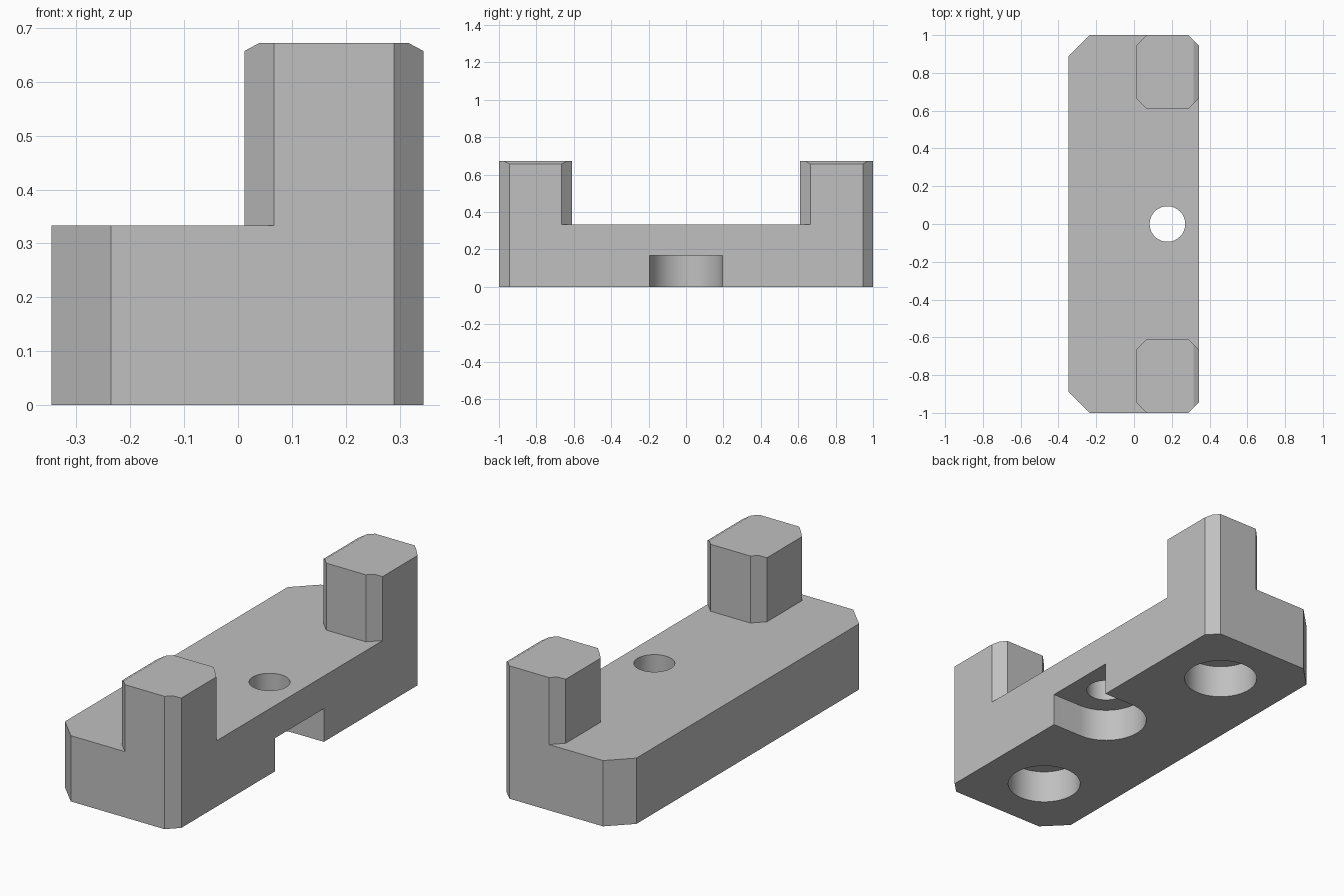
import bpy, bmesh, math
from mathutils import Vector

cube = bpy.data.objects.get("Cube")
if cube:
    bpy.data.objects.remove(cube, do_unlink=True)

XMIN, XMAX = -0.346, 0.344
BASE_H, TOP_H, POCKET_H = 0.333, 0.672, 0.168
POST_X, POST_Y = 0.012, 0.61
BIG, SMALL = 0.11, 0.055

grey = bpy.data.materials.new("plain grey")
grey.use_nodes = True
colour = (0.53, 0.53, 0.53, 1)
grey.diffuse_color = colour
grey.node_tree.nodes["Principled BSDF"].inputs["Base Color"].default_value = colour


def prism(name, outline, low, high, along_y=False):
    """Extrude a 2D outline along z, or an xz outline along y."""
    bm = bmesh.new()
    verts = [bm.verts.new((a, low, b) if along_y else (a, b, low)) for a, b in outline]
    face = bm.faces.new(verts)
    extruded = bmesh.ops.extrude_face_region(bm, geom=[face])["geom"]
    step = Vector((0, high - low, 0) if along_y else (0, 0, high - low))
    bmesh.ops.translate(bm, vec=step, verts=[g for g in extruded if isinstance(g, bmesh.types.BMVert)])
    bmesh.ops.recalc_face_normals(bm, faces=bm.faces)
    mesh = bpy.data.meshes.new(name)
    bm.to_mesh(mesh)
    bm.free()
    mesh.materials.append(grey)
    obj = bpy.data.objects.new(name, mesh)
    bpy.context.collection.objects.link(obj)
    return obj


def arc(x, y, radius, start=0, end=360, steps=64):
    count = steps if end - start == 360 else steps + 1
    angles = [math.radians(start + (end - start) * i / steps) for i in range(count)]
    return [(x + radius * math.cos(a), y + radius * math.sin(a)) for a in angles]


def mirrored(half):
    """Close an outline by repeating it across y = 0."""
    return half + [(x, -y) for x, y in reversed(half)]


def cut(body, cutter):
    cutter.hide_render = True
    mod = body.modifiers.new(cutter.name, 'BOOLEAN')
    mod.operation, mod.solver, mod.object = 'DIFFERENCE', 'EXACT', cutter
    bpy.context.view_layer.objects.active = body
    bpy.ops.object.modifier_apply(modifier=mod.name)
    bpy.data.objects.remove(cutter, do_unlink=True)


# Full-height block with chamfered corners
body = prism("bracket_body", mirrored([
    (XMIN, -1 + BIG), (XMIN + BIG, -1), (XMAX - SMALL, -1), (XMAX, -1 + SMALL)]), 0, TOP_H)

# Clear everything above the base except the two corner posts
cut(body, prism("post_clearance", mirrored([
    (-1, -2), (POST_X + SMALL, -2), (POST_X + SMALL, -1),
    (POST_X, -1 + SMALL), (POST_X, -POST_Y - SMALL),
    (POST_X + SMALL, -POST_Y), (XMAX - SMALL, -POST_Y),
    (XMAX + SMALL, -POST_Y - 2 * SMALL), (1, -POST_Y - 2 * SMALL)]), BASE_H, 1))

# Shallow bevels along the top side edges of the posts
for name, edge, side in (("post_bevel_inner", POST_X, -1), ("post_bevel_outer", XMAX, 1)):
    run, drop = 0.028 * side, 0.015
    cut(body, prism(name, [
        (edge - 2 * run, TOP_H + drop), (edge + run, TOP_H - 2 * drop),
        (edge + run, TOP_H + drop)], -2, 2, along_y=True))

# Round pockets in the underside
for y in (-0.667, 0.667):
    cut(body, prism("pocket", arc(0.01, y, 0.175), -0.1, POCKET_H))

# Round-ended slot open to the side, and the screw hole above it
cut(body, prism("slot", arc(0.177, 0, 0.195, 90, 270, 40) + [(1, -0.195), (1, 0.195)], -0.1, POCKET_H))
cut(body, prism("screw_hole", arc(0.177, 0, 0.094), -0.1, 1))

# Smooth the round walls, keep the edges crisp
for obj in bpy.context.selected_objects:
    obj.select_set(False)
body.select_set(True)
bpy.context.view_layer.objects.active = body
bpy.ops.object.shade_smooth_by_angle(angle=math.radians(20))
